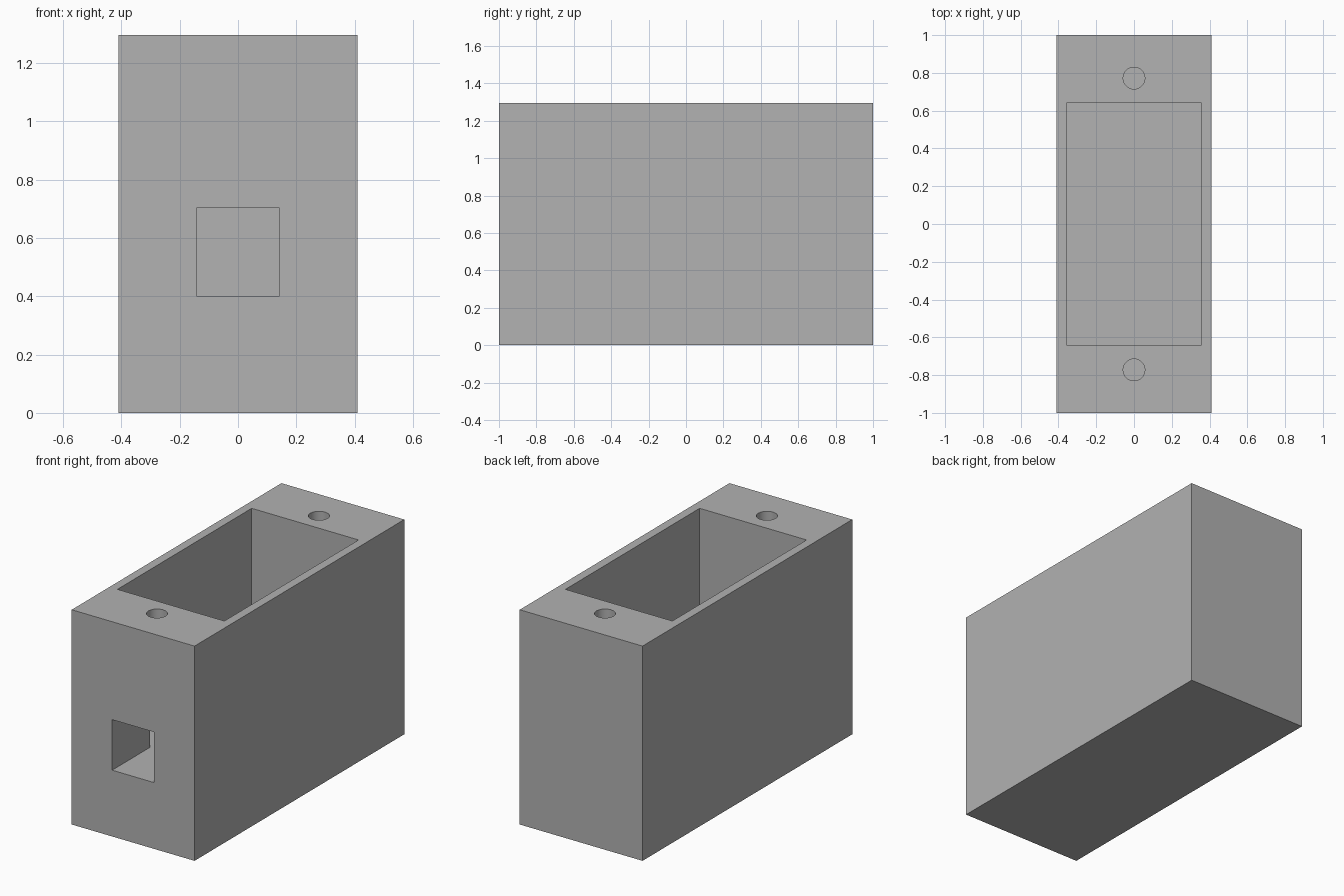
import bpy

cube = bpy.data.objects.get("Cube")
if cube:
    bpy.data.objects.remove(cube, do_unlink=True)

LENGTH, WIDTH, HEIGHT = 2.0, 0.82, 1.296
FLOOR = 0.4          # level of the pocket floor and of the cable opening
POCKET_X, POCKET_Y = 0.357, 0.64

grey = bpy.data.materials.new("plain_grey")
grey.use_nodes = True
grey.diffuse_color = (0.445, 0.445, 0.445, 1)
grey.node_tree.nodes["Principled BSDF"].inputs["Base Color"].default_value = grey.diffuse_color


def box(name, low, high):
    """Box between two opposite corners."""
    centre = [(a + b) / 2 for a, b in zip(low, high)]
    bpy.ops.mesh.primitive_cube_add(size=1, location=centre)
    ob = bpy.context.object
    ob.name = name
    ob.scale = [b - a for a, b in zip(low, high)]
    bpy.ops.object.transform_apply(location=True, rotation=False, scale=True)
    ob.data.materials.append(grey)
    return ob


def cut(target, cutter):
    """Subtract the cutter from the target, then discard it."""
    cutter.hide_render = True
    mod = target.modifiers.new("cut", "BOOLEAN")
    mod.operation = "DIFFERENCE"
    mod.solver = "EXACT"
    mod.object = cutter
    bpy.context.view_layer.objects.active = target
    bpy.ops.object.modifier_apply(modifier=mod.name)
    bpy.data.objects.remove(cutter, do_unlink=True)


# Solid block
housing = box("housing", (-WIDTH / 2, -LENGTH / 2, 0), (WIDTH / 2, LENGTH / 2, HEIGHT))

# Open pocket from the top
cut(housing, box("pocket_cutter", (-POCKET_X, -POCKET_Y, FLOOR), (POCKET_X, POCKET_Y, HEIGHT + 0.2)))

# Cable opening through the front wall, level with the pocket floor
cut(housing, box("opening_cutter", (-0.14, -1.2, FLOOR), (0.14, -POCKET_Y + 0.1, 0.705)))

# Blind screw holes at both ends
for y in (-0.772, 0.772):
    depth = 0.56
    bpy.ops.mesh.primitive_cylinder_add(vertices=20, radius=0.058, depth=depth * 2,
                                        location=(0, y, HEIGHT))
    screw_cutter = bpy.context.object
    screw_cutter.data.materials.append(grey)
    cut(housing, screw_cutter)

# Smooth hole walls, crisp edges elsewhere
bpy.ops.object.select_all(action="DESELECT")
housing.select_set(True)
bpy.context.view_layer.objects.active = housing
bpy.ops.object.shade_smooth_by_angle()
